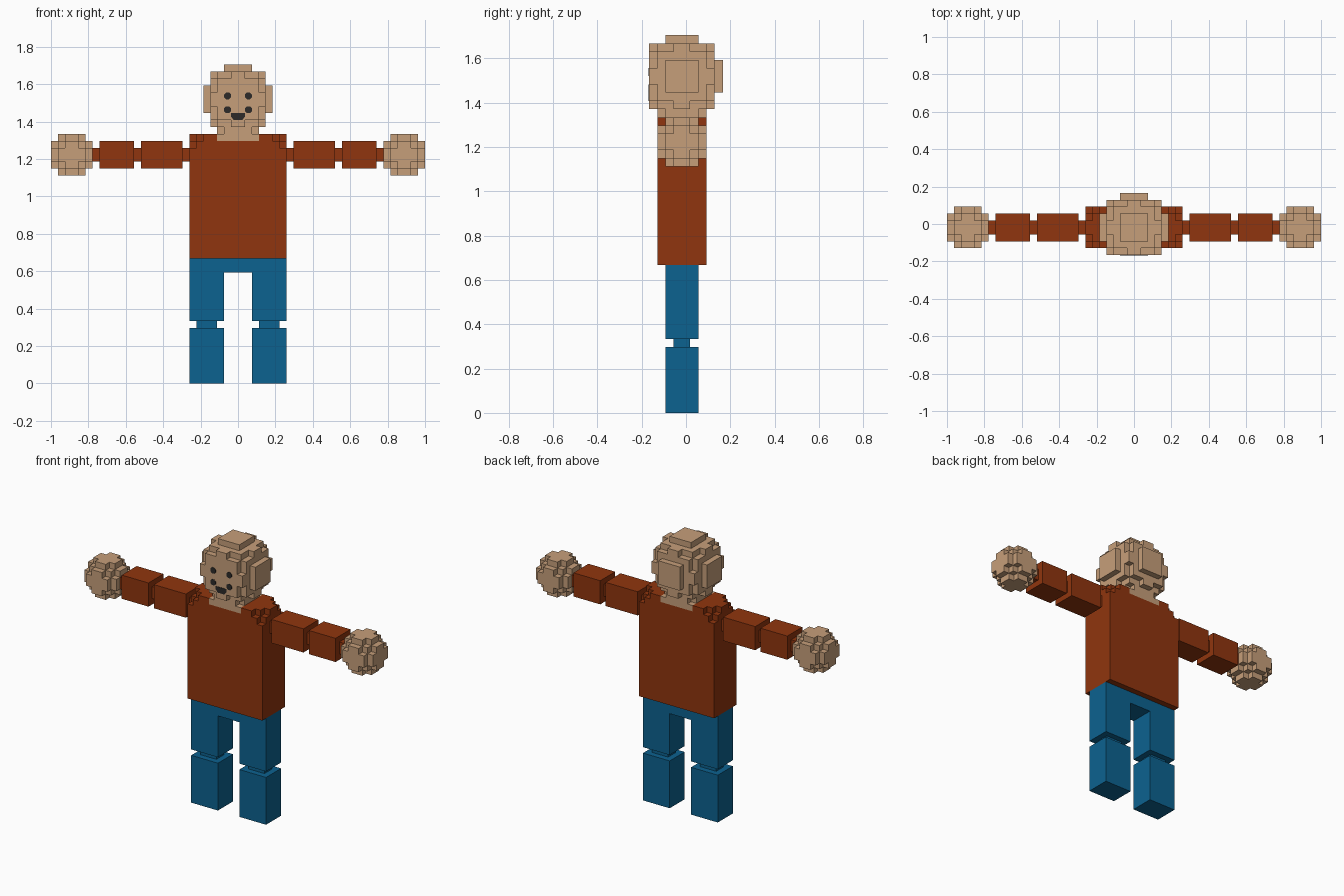
import bpy, bmesh, math
from mathutils import Vector

if "Cube" in bpy.data.objects:
    bpy.data.objects.remove(bpy.data.objects["Cube"], do_unlink=True)

V = 2 / 54        # size of one block
YC = -0.5         # depth centre of the figure, in blocks


def material(name, rgb):
    lin = [((c / 255 + 0.055) / 1.055) ** 2.4 for c in rgb] + [1]
    m = bpy.data.materials.new(name)
    m.use_nodes = True
    m.diffuse_color = lin
    m.node_tree.nodes["Principled BSDF"].inputs["Base Color"].default_value = lin
    return m


SKIN = material("skin tan", (198, 159, 122))
SHIRT = material("rust red", (144, 53, 14))
TROUSERS = material("denim blue", (12, 98, 144))
FACE = material("charcoal", (44, 42, 40))


def finish(name, bm, mat):
    bmesh.ops.scale(bm, vec=(V, V, V), verts=bm.verts)
    me = bpy.data.meshes.new(name)
    bm.to_mesh(me)
    bm.free()
    me.materials.append(mat)
    ob = bpy.data.objects.new(name, me)
    bpy.context.collection.objects.link(ob)
    return ob


def box(name, mat, x, y, z):
    """Plain box from ranges given in blocks."""
    bm = bmesh.new()
    bmesh.ops.create_cube(bm, size=1)
    for v in bm.verts:
        v.co = [(a + b) / 2 + c * (b - a) for (a, b), c in zip((x, y, z), v.co)]
    return finish(name, bm, mat)


def blocks(name, mat, size, centre, keep):
    """Fill a grid with unit blocks where keep(offset) is true; only outer faces."""
    half = [n / 2 for n in size]
    cells = {(i, j, k) for i in range(size[0]) for j in range(size[1])
             for k in range(size[2])
             if keep(*(c + 0.5 - h for c, h in zip((i, j, k), half)))}
    bm = bmesh.new()
    base = Vector(centre) - Vector(half)
    for cell in cells:
        for axis in range(3):
            for side in (0, 1):
                near = list(cell)
                near[axis] += 2 * side - 1
                if tuple(near) in cells:
                    continue
                u, w = (axis + 1) % 3, (axis + 2) % 3
                quad = []
                for a, b in ((0, 0), (1, 0), (1, 1), (0, 1)):
                    p = Vector(cell)
                    p[axis] += side
                    p[u] += a
                    p[w] += b
                    quad.append(bm.verts.new(p + base))
                bm.faces.new(quad if side else quad[::-1])
    bmesh.ops.remove_doubles(bm, verts=bm.verts, dist=0.001)
    bmesh.ops.dissolve_limit(bm, angle_limit=0.01, verts=bm.verts, edges=bm.edges)
    return finish(name, bm, mat)


def plate(name, points):
    """Thin dark plate on the front of the head; points are (x, z) in blocks."""
    bm = bmesh.new()
    f = bm.faces.new([bm.verts.new((x, -4.55, z)) for x, z in points])
    out = bmesh.ops.extrude_face_region(bm, geom=[f])["geom"]
    for v in out:
        if isinstance(v, bmesh.types.BMVert):
            v.co.y = -4.45
    bmesh.ops.recalc_face_normals(bm, faces=bm.faces)
    return finish(name, bm, FACE)


def dot(name, x, z):
    angles = [math.pi / 8 + math.pi / 4 * i for i in range(8)]
    plate(name, [(x + 0.54 * math.cos(a), z + 0.54 * math.sin(a)) for a in angles])


# Torso with stepped shoulder corners and a notch for the neck
def torso_block(x, y, z):
    if abs(x) < 3 and z > 8:
        return False
    return (6.5 - abs(x)) + (2.5 - abs(y)) + (8.5 - z) > 1.1


blocks("torso", SHIRT, (14, 6, 18), (0, YC, 27), torso_block)

# Neck and block-sphere head with a flattened face
box("neck_base", SKIN, (-3, 3), (YC - 3, YC + 3), (35, 36))
blocks("neck", SKIN, (6, 6, 1), (0, YC, 36.5), lambda x, y, z: x * x + y * y <= 9)
blocks("head", SKIN, (10, 10, 10), (0, YC, 41),
       lambda x, y, z: x * x + y * y + z * z <= 25 and y > -4)

# Face
plate("mouth", [(-1, 39), (-1, 38.5), (-0.6, 38), (0.6, 38), (1, 38.5), (1, 39)])

# Hips
box("hips", TROUSERS, (-7, 7), (YC - 2, YC + 2), (16, 18))

for s, side in ((1, "left"), (-1, "right")):
    def span(a, b):
        return tuple(sorted((s * a, s * b)))

    dot(side + "_eye", s * 1.5, 41.5)
    dot(side + "_mouth_corner", s * 1.5, 39.5)

    # Arm segments and the thin joints between them
    for part, a, b in (("upper_arm", 8, 14), ("forearm", 15, 20)):
        box(f"{side}_{part}", SHIRT, span(a, b), (YC - 2, YC + 2), (31, 35))
    for part, a in (("shoulder_joint", 7), ("elbow_joint", 14), ("wrist_joint", 20)):
        box(f"{side}_{part}", SHIRT, span(a, a + 1), (YC - 1, YC + 1), (32, 34))
    blocks(side + "_hand", SKIN, (6, 6, 6), (s * 24, YC, 33),
           lambda x, y, z: x * x + y * y + z * z <= 9)

    # Leg segments and knee
    box(side + "_thigh", TROUSERS, span(2, 7), (YC - 2, YC + 2), (9, 16))
    box(side + "_knee_joint", TROUSERS, span(3, 6), (YC - 1, YC + 1), (8, 9))
    box(side + "_shin", TROUSERS, span(2, 7), (YC - 2, YC + 2), (0, 8))
